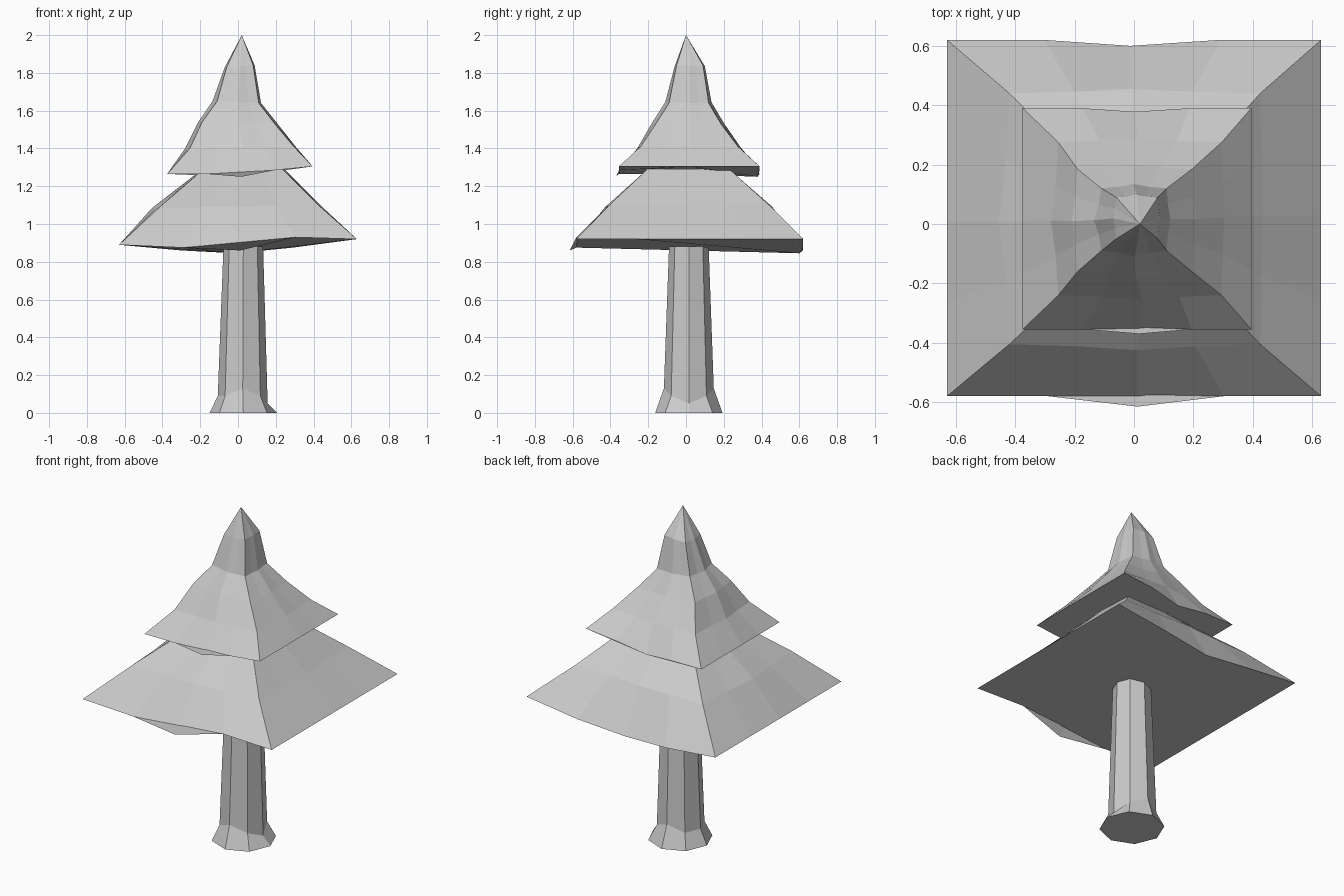
import bpy, bmesh
from math import cos, sin, pi

if "Cube" in bpy.data.objects:
    bpy.data.objects.remove(bpy.data.objects["Cube"])


def ring(x0, x1, y0, y1, zl, zr, bulge, front=None, back=None):
    """Square loop, four segments per side, each side pushed out by its bulge.
    Order of sides: front, right, back, left. front/back override three edge heights."""
    corners = [(x0, y0, zl), (x1, y0, zr), (x1, y1, zr), (x0, y1, zl)]
    normals = [(0, -1), (1, 0), (0, 1), (-1, 0)]
    pts = []
    for s in range(4):
        a, b, n = corners[s], corners[(s + 1) % 4], normals[s]
        heights = {0: front, 2: back}.get(s)
        for i, (t, w) in enumerate([(0, 0), (0.27, 0.35), (0.51, 1), (0.74, 0.35)]):
            if heights:
                w = 1 if i == 2 else 0
            x, y, z = [a[k] + (b[k] - a[k]) * t for k in range(3)]
            if heights and i:
                z = heights[i - 1]
            pts.append((x + n[0] * bulge[s] * w, y + n[1] * bulge[s] * w, z))
    return pts


def octagon(cx, cy, r, heights):
    return [(cx + r * cos(i * pi / 4), cy + r * sin(i * pi / 4), heights[i]) for i in range(8)]


def loft(name, rings, apex=None):
    bm = bmesh.new()
    loops = [[bm.verts.new(p) for p in r] for r in rings]
    n = len(loops[0])
    for lo, hi in zip(loops, loops[1:]):
        for i in range(n):
            j = (i + 1) % n
            bm.faces.new((lo[i], lo[j], hi[j], hi[i]))
    bm.faces.new(loops[0][::-1])
    if apex:
        tip = bm.verts.new(apex)
        for i in range(n):
            bm.faces.new((loops[-1][i], loops[-1][(i + 1) % n], tip))
    else:
        bm.faces.new(loops[-1])
    bmesh.ops.recalc_face_normals(bm, faces=bm.faces)
    mesh = bpy.data.meshes.new(name)
    bm.to_mesh(mesh)
    bm.free()
    obj = bpy.data.objects.new(name, mesh)
    bpy.context.collection.objects.link(obj)
    return obj


# Trunk with flared, uneven root collar
loft("trunk", [
    octagon(0.028, 0.015, 0.178, [0] * 8),
    octagon(0.025, 0.015, 0.132, [0.05, 0.09, 0.13, 0.09, 0.09, 0.09, 0.13, 0.09]),
    octagon(0.028, 0.015, 0.105, [0.88] * 8),
])

# Lower tier of branches with a wavy rim
loft("lower_branches", [
    ring(-0.63, 0.63, -0.58, 0.62, 0.89, 0.92, (0.035, 0, -0.02, 0),
         front=(0.875, 0.86, 0.93), back=(0.875, 0.845, 0.86)),
    ring(-0.42, 0.425, -0.405, 0.44, 1.085, 1.10, (0.02, 0.01, 0.015, 0.035)),
    ring(-0.205, 0.235, -0.205, 0.23, 1.27, 1.29, (0.01, 0.01, 0.01, 0.01)),
])

# Upper tier, a concave spire up to the tip
loft("upper_branches", [
    ring(-0.375, 0.395, -0.355, 0.39, 1.265, 1.305, (0.015, 0, -0.012, 0),
         front=(1.265, 1.25, 1.285), back=(1.285, 1.25, 1.265)),
    ring(-0.255, 0.295, -0.24, 0.275, 1.40, 1.41, (0.015, 0.01, 0.015, 0.025)),
    ring(-0.19, 0.195, -0.16, 0.185, 1.54, 1.53, (0.02, 0.015, 0.015, 0.02)),
    ring(-0.11, 0.11, -0.09, 0.12, 1.65, 1.64, (0.02, 0.012, 0.015, 0.025)),
    ring(-0.06, 0.08, -0.05, 0.09, 1.83, 1.84, (0.01, 0.008, 0.01, 0.01)),
], apex=(0.02, 0, 2.0))
